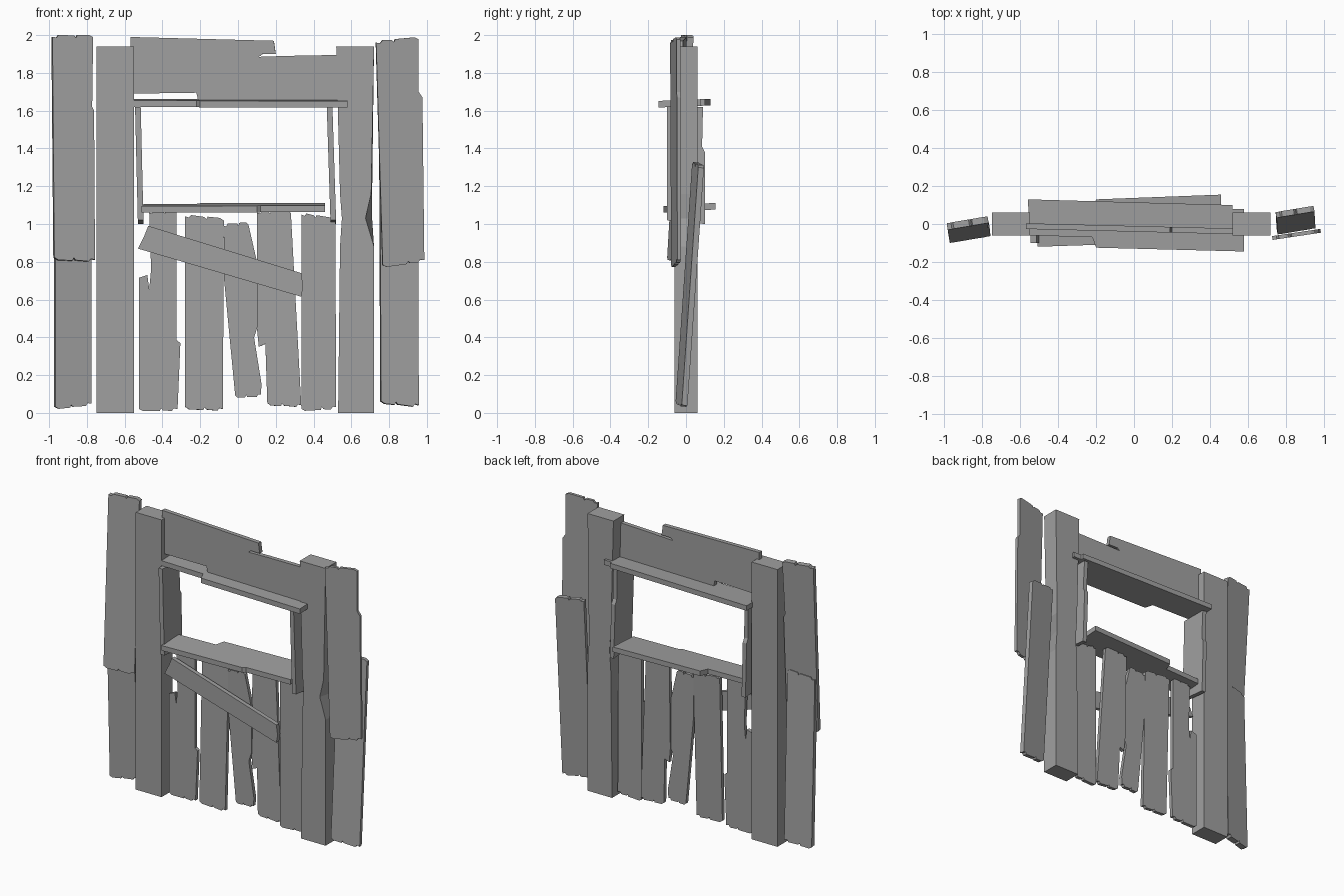
import bpy
import bmesh
import random

random.seed(4)

if "Cube" in bpy.data.objects:
    bpy.data.objects.remove(bpy.data.objects["Cube"], do_unlink=True)

# One weathered grey for all the timber
wood = bpy.data.materials.new("weathered_grey_wood")
wood.use_nodes = True
grey = (0.35, 0.35, 0.35, 1)
wood.diffuse_color = grey
wood.node_tree.nodes["Principled BSDF"].inputs["Base Color"].default_value = grey


def finish(name, bm):
    """Turn a bmesh into a flat shaded wooden object."""
    bmesh.ops.recalc_face_normals(bm, faces=bm.faces[:])
    mesh = bpy.data.meshes.new(name)
    bm.to_mesh(mesh)
    bm.free()
    mesh.materials.append(wood)
    obj = bpy.data.objects.new(name, mesh)
    bpy.context.collection.objects.link(obj)
    return obj


def slab(name, outline, thick, place):
    """Thicken an outline; place(u, v, offset) gives each point in space."""
    bm = bmesh.new()
    rings = []
    for side in (-thick / 2, thick / 2):
        rings.append([bm.verts.new(place(u, v, side)) for u, v in outline])
    first, second = rings
    bm.faces.new(first)
    bm.faces.new(second[::-1])
    count = len(outline)
    for i in range(count):
        j = (i + 1) % count
        bm.faces.new((first[i], first[j], second[j], second[i]))
    return finish(name, bm)


def upright(name, outline, thick, depth, yaw=0, lean=0):
    """Board facing the front, turned by yaw and tipped by lean slopes."""
    us, vs = zip(*outline)
    cu, cv = (min(us) + max(us)) / 2, (min(vs) + max(vs)) / 2
    return slab(name, outline, thick, lambda u, v, o: (
        u - o * yaw, depth + o + yaw * (u - cu) + lean * (v - cv), v - o * lean))


def shelf(name, outline, thick, height, slope=0):
    """Board lying flat, rising towards the back by slope."""
    return slab(name, outline, thick, lambda u, v, o: (u, v, height + o + slope * v))


def ragged(start, end, inward):
    """Splintered end between two corners: an off-centre nick and a bevel."""
    def at(t, cut=0):
        return (start[0] + t * (end[0] - start[0]),
                start[1] + t * (end[1] - start[1]) + inward * cut)
    t = random.uniform(0.35, 0.6)
    return [at(0, 0.012), at(0.1), at(t), at(t + 0.03, 0.015), at(t + 0.08, 0.003),
            at(0.85), at(0.9, 0.014), at(1, 0.01)]


def plank(name, bottom, top, thick, depth, yaw=0, lean=0, left=(), right=()):
    """Upright board with ragged ends and optional extra side points."""
    outline = ragged(*bottom, 1) + list(right) + ragged(top[1], top[0], -1) + list(left)
    return upright(name, outline, thick, depth, yaw, lean)


# Square posts; the left one is dented at mid height
slab("right_post", [(-.75, 0), (-.55, 0), (-.55, 1.94), (-.75, 1.94)], .12,
     lambda u, v, o: (u, o, v))

bm = bmesh.new()
rings = []
for z, inner, front_edge, back_edge in (
        (0, .53, .72, .72), (.88, .54, .72, .72), (1.03, .55, .675, .71),
        (1.16, .54, .705, .71), (1.94, .52, .72, .72)):
    rings.append([bm.verts.new(p) for p in (
        (inner, -.06, z), (front_edge, -.06, z), (back_edge, .06, z), (inner, .06, z))])
for low, high in zip(rings, rings[1:]):
    for i in range(4):
        j = (i + 1) % 4
        bm.faces.new((low[i], low[j], high[j], high[i]))
bm.faces.new(rings[0])
bm.faces.new(rings[-1])
finish("left_post", bm)

# Overlapping outer boards beside each post
plank("right_outer_lower", ((-.97, .02), (-.78, .04)), ((-.97, 1.2), (-.78, 1.23)),
      .04, -.02, yaw=.17, lean=-.03)
plank("right_outer_upper", ((-.975, .81), (-.76, .8)), ((-.985, 2), (-.77, 2)),
      .035, -.03, yaw=.17, lean=.06, right=[(-.765, 1.6), (-.775, 1.62)])
plank("left_outer_lower", ((.755, .05), (.955, .03)), ((.75, 1.33), (.95, 1.31)),
      .03, .02, yaw=.17, lean=.07)
plank("left_outer_upper", ((.765, .77), (.985, .8)), ((.73, 1.97), (.955, 1.99)),
      .02, -.055, yaw=.15, right=[(.975, 1.67), (.955, 1.7)])

# Broken header between the posts
upright("header_board", [
    (-.57, 1.69), (-.22, 1.695), (-.21, 1.65), (.53, 1.65), (.53, 1.895), (.26, 1.89),
    (.11, 1.885), (.13, 1.9), (.2, 1.9), (.19, 1.97), (-.57, 1.99)], .03, -.025, yaw=-.025)

# Window opening: top shelf, sill and two jambs
shelf("window_top_shelf", [
    (-.55, -.06), (-.22, -.07), (-.2, -.125), (.58, -.145), (.58, .08), (.52, .08),
    (.52, .1), (-.2, .12), (-.56, .13)], .035, 1.64, .04)
shelf("window_sill", [
    (-.51, -.12), (.1, -.1), (.12, -.085), (.46, -.075), (.46, .155), (-.2, .13),
    (-.22, .07), (-.5, .06)], .035, 1.085, .06)
for name, foot, head in (("right_jamb", -.515, -.53), ("left_jamb", .505, .485)):
    slab(name, [(-.1, 1.02), (.1, 1), (.1, 1.38), (.085, 1.41), (.09, 1.62), (-.1, 1.62)], .03,
         lambda u, v, o: (foot + o + (head - foot) * (v - 1) / .62, u, v))

# Crooked planks closing the lower half
plank("lower_plank_first", ((-.525, .01), (-.32, .01)), ((-.47, 1.07), (-.325, 1.07)),
      .025, .0, right=[(-.305, .37), (-.325, .385)],
      left=[(-.46, .76), (-.47, .655), (-.48, .73), (-.525, .715)])
plank("lower_plank_second", ((-.28, .02), (-.08, .01)), ((-.28, 1.05), (-.075, 1.03)),
      .025, .0, lean=.03)
plank("lower_plank_third", ((-.015, .08), (.12, .085)), ((-.075, 1), (.055, 1.01)),
      .025, .01, right=[(.125, .15), (.085, .4), (.105, .46), (.105, .78)],
      left=[(-.075, .72)])
plank("lower_plank_fourth", ((.155, .04), (.335, .03)), ((.1, 1.07), (.28, 1.07)),
      .025, .02, lean=.02, left=[(.1, .45), (.11, .35), (.145, .365)])
plank("lower_plank_fifth", ((.335, .01), (.52, .02)), ((.335, 1.06), (.515, 1.03)),
      .025, .0)

# Diagonal brace nailed across the front
upright("diagonal_brace", [
    (-.53, .87), (.335, .615), (.345, .67), (.335, .74), (-.475, .99), (-.495, .94)],
    .03, -.04)
